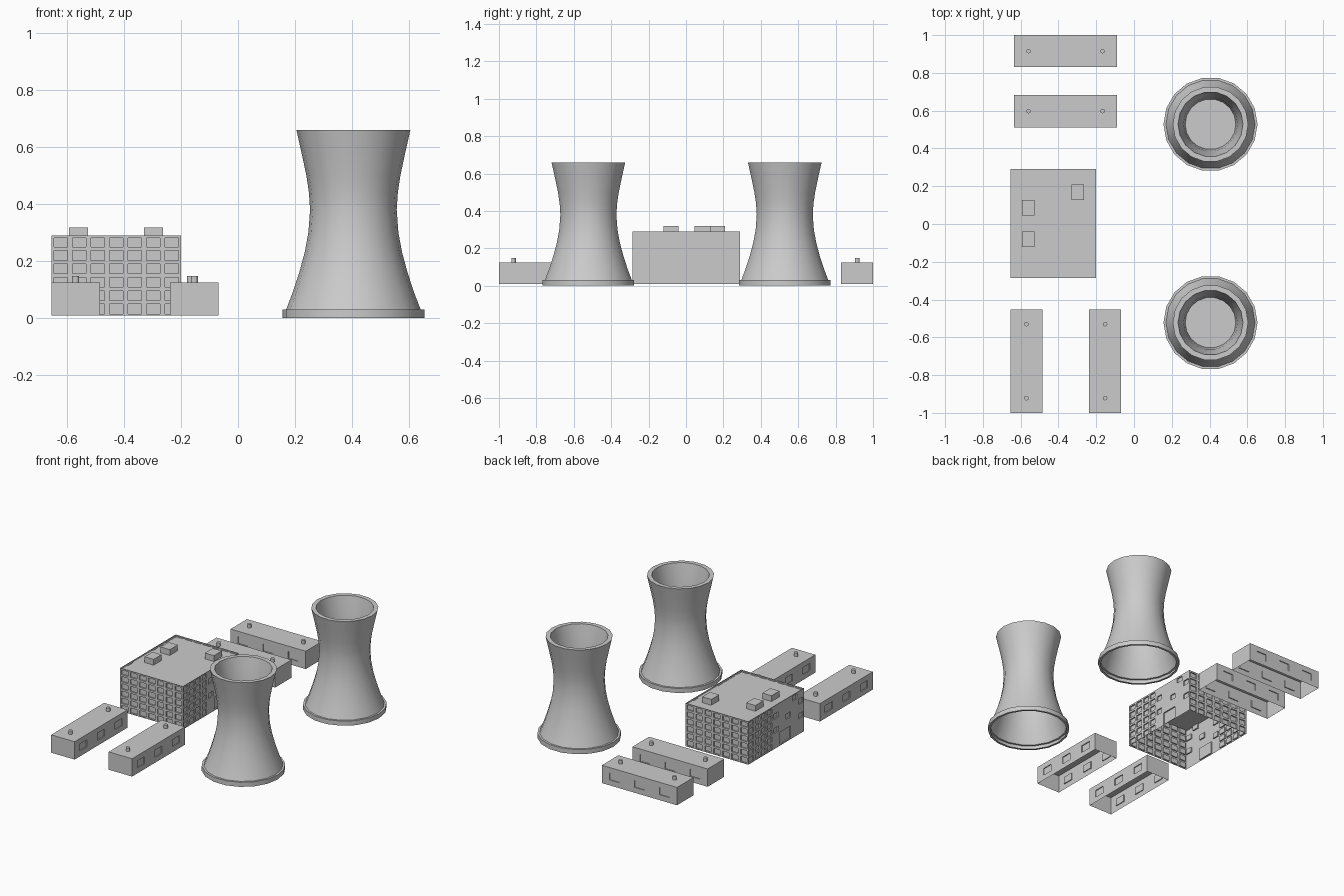
import bpy, bmesh, math
from mathutils import Vector

if "Cube" in bpy.data.objects:
    bpy.data.objects.remove(bpy.data.objects["Cube"])

UP = Vector((0, 0, 1))
BASE = 0.008


def finish(bm, name):
    bmesh.ops.remove_doubles(bm, verts=bm.verts, dist=1e-5)
    bmesh.ops.recalc_face_normals(bm, faces=bm.faces)
    mesh = bpy.data.meshes.new(name)
    bm.to_mesh(mesh)
    bm.free()
    obj = bpy.data.objects.new(name, mesh)
    bpy.context.collection.objects.link(obj)
    return obj


def box(name, x0, x1, y0, y1, z0, z1):
    bm = bmesh.new()
    bmesh.ops.create_cube(bm, size=1)
    for v in bm.verts:
        v.co = Vector(((x0 + x1) / 2 + v.co.x * (x1 - x0),
                       (y0 + y1) / 2 + v.co.y * (y1 - y0),
                       (z0 + z1) / 2 + v.co.z * (z1 - z0)))
    return finish(bm, name)


def bands(start, length, count, share):
    """Cut positions: margin, window, gap, window ... margin."""
    pitch = length / count
    cuts = [start]
    for i in range(count):
        mid = start + (i + 0.5) * pitch
        cuts += [mid - pitch * share / 2, mid + pitch * share / 2]
    return cuts + [start + length]


def wall(bm, a, b, us, zs, recessed, depth):
    """Wall from a to b with recessed cells and their reveals."""
    u = (b - a).normalized()
    n = u.cross(UP)

    def face(*pts):
        bm.faces.new([bm.verts.new(a + u * s + UP * z - n * d) for s, z, d in pts])

    nu, nz = len(us) - 1, len(zs) - 1

    def is_in(i, j):
        return 0 <= i < nu and 0 <= j < nz and recessed(i, j)

    for i in range(nu):
        for j in range(nz):
            s0, s1, z0, z1 = us[i], us[i + 1], zs[j], zs[j + 1]
            r = is_in(i, j)
            d = depth if r else 0
            face((s0, z0, d), (s1, z0, d), (s1, z1, d), (s0, z1, d))
            if r:
                for di, dj, p, q in ((-1, 0, (s0, z1), (s0, z0)), (1, 0, (s1, z0), (s1, z1)),
                                     (0, -1, (s0, z0), (s1, z0)), (0, 1, (s1, z1), (s0, z1))):
                    if not is_in(i + di, j + dj):
                        face((*p, 0), (*q, 0), (*q, d), (*p, d))


def building(name, x0, x1, y0, y1, top, sides, depth, parapet=0):
    """Open-bottomed shell; sides = (columns, rows, window mask) per wall."""
    bm = bmesh.new()
    ring = [Vector(p + (0,)) for p in ((x0, y0), (x1, y0), (x1, y1), (x0, y1))]
    for k, (cols, rows, mask) in enumerate(sides):
        a, b = ring[k], ring[(k + 1) % 4]
        wall(bm, a, b, bands(0, (b - a).length, cols, 0.72 if rows > 1 else 0.4),
             bands(BASE, top - BASE, rows, 0.72 if rows > 1 else 0.4), mask, depth)
    roof = bm.faces.new([bm.verts.new(p + UP * top) for p in ring])
    if parapet:
        bmesh.ops.inset_region(bm, faces=[roof], thickness=parapet)
        for v in roof.verts:
            v.co.z -= 0.001
        new = bmesh.ops.extrude_discrete_faces(bm, faces=[roof])["faces"][0]
        for v in new.verts:
            v.co.z -= 0.009
    return finish(bm, name)


def windows(i, j):
    return i % 2 == 1 and j % 2 == 1


def blank(i, j):
    return False


def side_mask(i, j):
    # full grid on the near half, wide doorway and a few windows on the rest
    if i < 8:
        return windows(i, j)
    if 11 <= i <= 13 and 1 <= j <= 3:
        return True
    return windows(i, j) and (i, j) in {(9, 5), (9, 9), (13, 7), (15, 11), (17, 5), (17, 9)}


# Main block with window grids
building("main_building", -0.655, -0.20, -0.285, 0.29, 0.29,
         [(7, 6, windows), (9, 6, side_mask), (7, 6, windows), (9, 6, side_mask)],
         0.008, parapet=0.013)

# Rooftop units
for x, y in ((-0.56, 0.087), (-0.56, -0.08), (-0.297, 0.168)):
    box("roof_unit", x - 0.033, x + 0.033, y - 0.041, y + 0.041, 0.28, 0.318)


# Long sheds with roof vents
def shed(x0, x1, y0, y1):
    along_x = x1 - x0 > y1 - y0
    long_side, end = (3, 1, windows), (1, 1, blank)
    building("shed", x0, x1, y0, y1, 0.125,
             [long_side, end] * 2 if along_x else [end, long_side] * 2, 0.006)
    cx, cy = (x0 + x1) / 2, (y0 + y1) / 2
    for s in (-0.196, 0.196):
        bpy.ops.mesh.primitive_cylinder_add(
            vertices=12, radius=0.012, depth=0.025,
            location=(cx + s * along_x, cy + s * (not along_x), 0.1355))
        bpy.context.object.name = "shed_vent"


shed(-0.635, -0.09, 0.83, 1.0)
shed(-0.635, -0.09, 0.512, 0.683)
shed(-0.655, -0.485, -1.0, -0.452)
shed(-0.238, -0.068, -1.0, -0.452)

# Cooling towers: foot ring, curved shell, lip, inner throat closed at the waist
PROFILE = [(0.235, 0.0), (0.249, 0.0), (0.249, 0.03), (0.236, 0.03), (0.213, 0.09),
           (0.190, 0.16), (0.171, 0.23), (0.158, 0.30), (0.152, 0.38), (0.156, 0.44),
           (0.165, 0.50), (0.182, 0.58), (0.20, 0.66), (0.172, 0.66), (0.156, 0.58),
           (0.143, 0.50), (0.134, 0.40)]
SIDES = 18


def cooling_tower(cx, cy):
    bm = bmesh.new()
    rings = [[bm.verts.new((cx + r * math.cos(k * math.tau / SIDES),
                            cy + r * math.sin(k * math.tau / SIDES), z))
              for k in range(SIDES)] for r, z in PROFILE]
    for lo, hi in zip(rings, rings[1:]):
        for k in range(SIDES):
            m = (k + 1) % SIDES
            bm.faces.new((lo[k], lo[m], hi[m], hi[k]))
    bm.faces.new(rings[-1])
    obj = finish(bm, "cooling_tower")
    bpy.ops.object.select_all(action='DESELECT')
    obj.select_set(True)
    bpy.context.view_layer.objects.active = obj
    bpy.ops.object.shade_smooth_by_angle(angle=math.radians(35))


cooling_tower(0.405, 0.528)
cooling_tower(0.405, -0.522)
